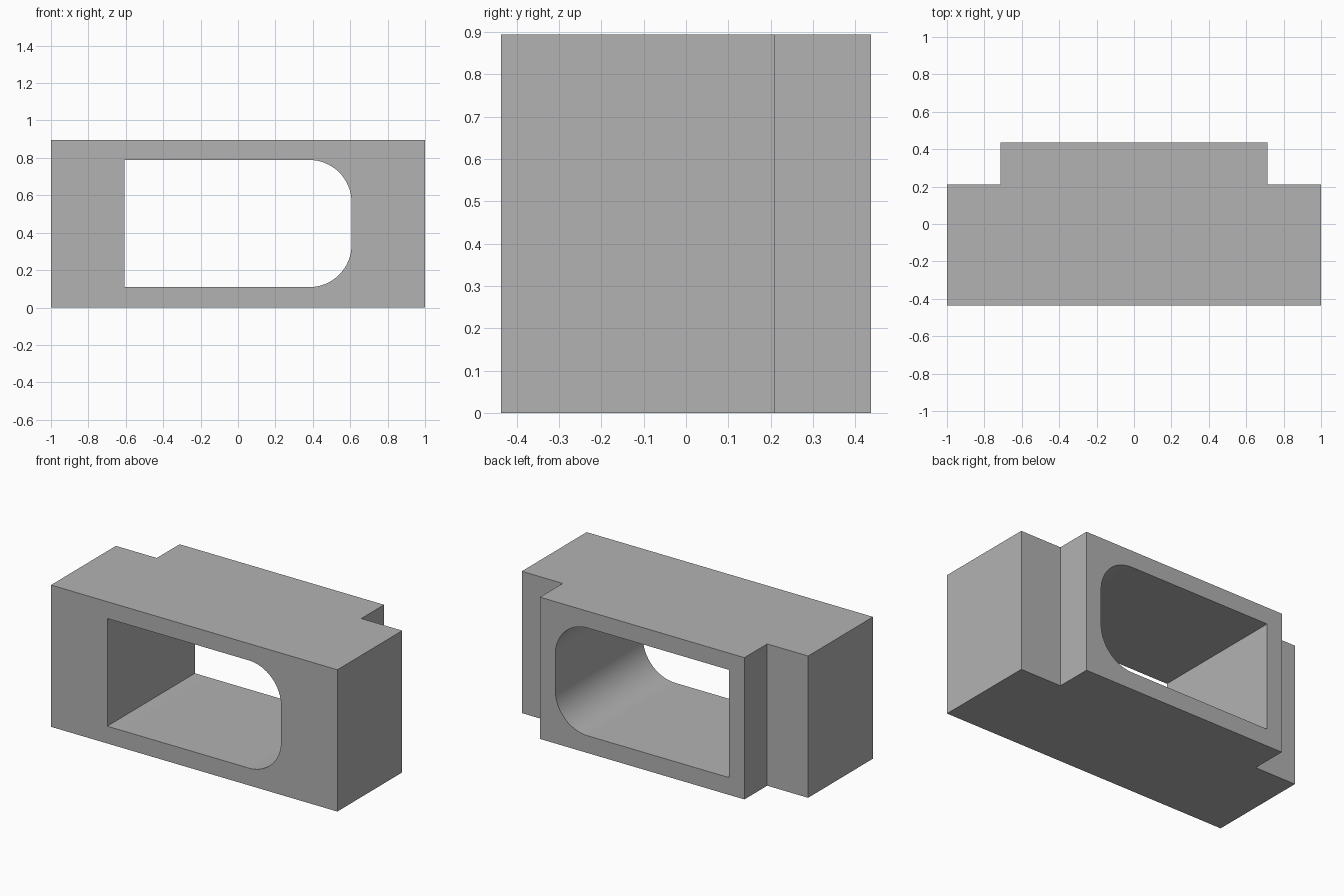
import bpy
import bmesh
from math import sin, cos, pi, radians
from mathutils import Vector

cube = bpy.data.objects.get("Cube")
if cube:
    bpy.data.objects.remove(cube, do_unlink=True)

HEIGHT = 0.895
DEPTH = 0.437      # half depth
STEP_Y = 0.21      # where the rear narrows
STEP_X = 0.714     # half width of the rear
HOLE_X, HOLE_LOW, HOLE_HIGH, RADIUS = 0.607, 0.109, 0.789, 0.226

grey = bpy.data.materials.new("grey")
grey.use_nodes = True
colour = (0.448, 0.448, 0.448, 1)
grey.diffuse_color = colour
grey.node_tree.nodes["Principled BSDF"].inputs["Base Color"].default_value = colour


def extrude_profile(name, points, offset):
    """Solid made by sweeping a closed outline along a straight offset."""
    bm = bmesh.new()
    face = bm.faces.new([bm.verts.new(p) for p in points])
    swept = bmesh.ops.extrude_face_region(bm, geom=[face], use_keep_orig=True)
    verts = [g for g in swept["geom"] if isinstance(g, bmesh.types.BMVert)]
    bmesh.ops.translate(bm, verts=verts, vec=Vector(offset))
    bmesh.ops.recalc_face_normals(bm, faces=bm.faces)
    mesh = bpy.data.meshes.new(name)
    bm.to_mesh(mesh)
    bm.free()
    mesh.materials.append(grey)
    obj = bpy.data.objects.new(name, mesh)
    bpy.context.collection.objects.link(obj)
    return obj


def corner(x, z, start, steps=16):
    """Quarter-circle outline points, counter-clockwise in x and z."""
    angles = [start + pi / 2 * i / steps for i in range(steps + 1)]
    return [(x + RADIUS * cos(a), -1, z + RADIUS * sin(a)) for a in angles]


# Block with a stepped, narrower rear
half = [(1, -DEPTH), (1, STEP_Y), (STEP_X, STEP_Y), (STEP_X, DEPTH)]
plan = half + [(-x, y) for x, y in reversed(half)]
block = extrude_profile("block", [(x, y, 0) for x, y in plan], (0, 0, HEIGHT))

# Through opening: square on one side, rounded on the other
arc_x = HOLE_X - RADIUS
outline = [(-HOLE_X, -1, HOLE_HIGH), (-HOLE_X, -1, HOLE_LOW)]
outline += corner(arc_x, HOLE_LOW + RADIUS, -pi / 2)
outline += corner(arc_x, HOLE_HIGH - RADIUS, 0)
cutter = extrude_profile("opening_cutter", outline, (0, 2, 0))
cutter.hide_render = True

cut = block.modifiers.new("opening", 'BOOLEAN')
cut.operation = 'DIFFERENCE'
cut.solver = 'EXACT'
cut.object = cutter

# Apply the cut, then smooth only the rounded corners
bpy.ops.object.select_all(action='DESELECT')
block.select_set(True)
bpy.context.view_layer.objects.active = block
bpy.ops.object.modifier_apply(modifier=cut.name)
bpy.data.objects.remove(cutter, do_unlink=True)
bpy.ops.object.shade_smooth_by_angle(angle=radians(30))
